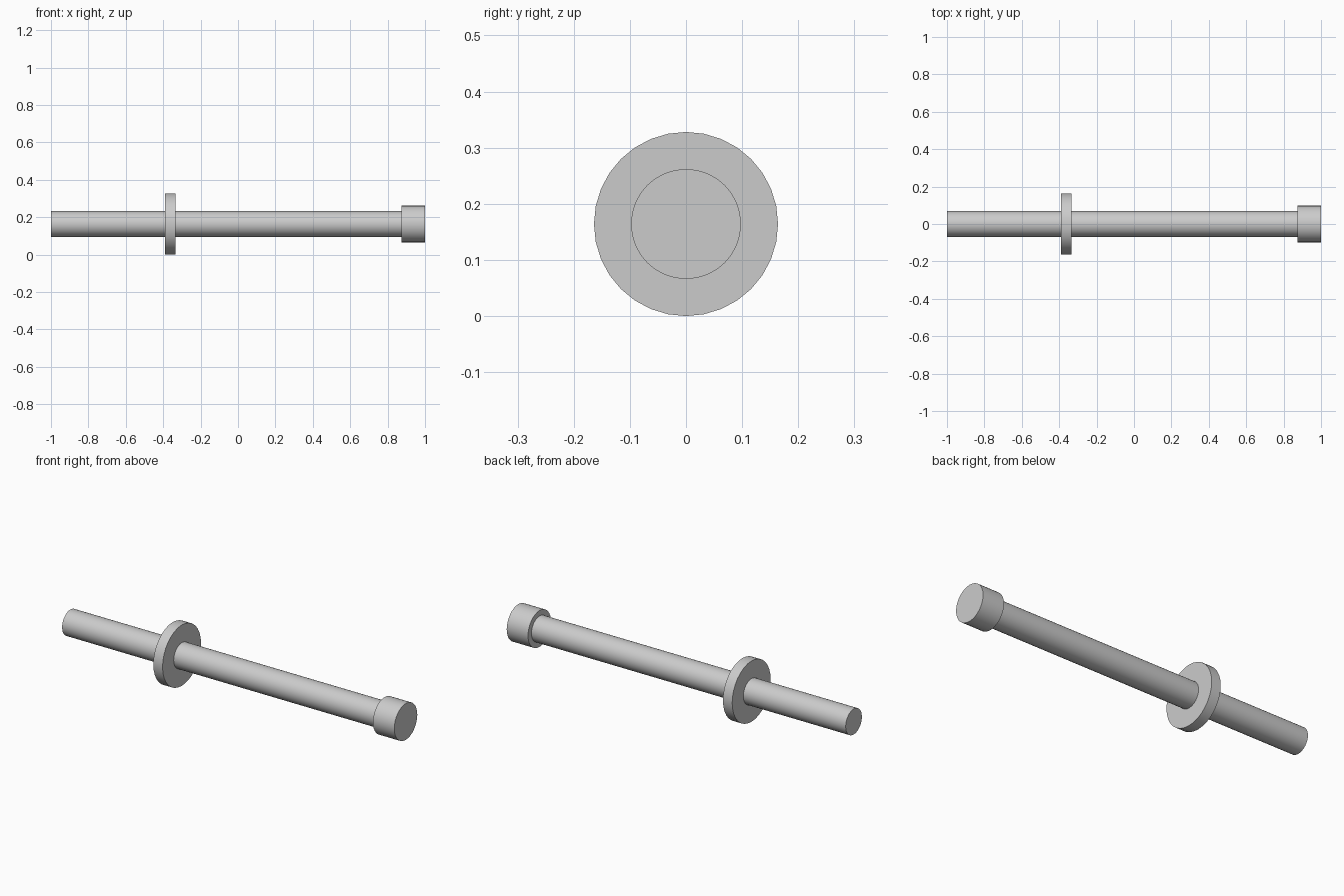
import bpy, math

if "Cube" in bpy.data.objects:
    bpy.data.objects.remove(bpy.data.objects["Cube"])

AXIS_Z = 0.164  # height of the common axis


def x_cylinder(name, x0, x1, radius, sides=32):
    """Capped cylinder lying along x, smooth sides with sharp rims."""
    bpy.ops.mesh.primitive_cylinder_add(
        vertices=sides, radius=radius, depth=x1 - x0,
        location=((x0 + x1) / 2, 0, AXIS_Z), rotation=(0, math.pi / 2, 0))
    obj = bpy.context.object
    obj.name = name
    bpy.ops.object.shade_smooth_by_angle(angle=math.radians(30))
    return obj


# long rod, stopping inside the end cap
x_cylinder("rod", -1.0, 0.90, 0.069)
# thin disc collar around the rod
x_cylinder("collar", -0.39, -0.335, 0.164)
# thicker cap on the right end
x_cylinder("end_cap", 0.873, 1.0, 0.098)
